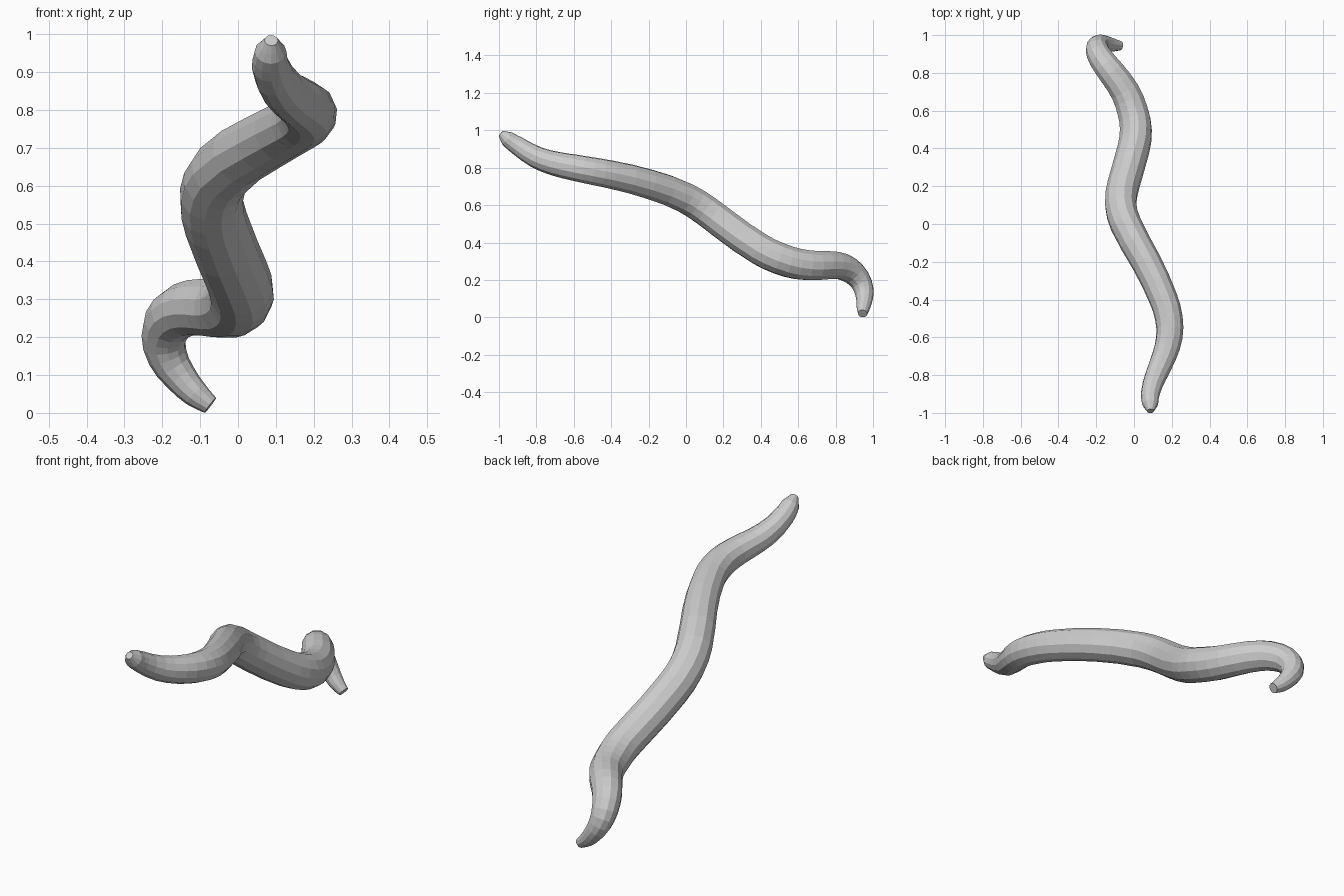
import bpy

# Centre line of the worm from raised head to tail: x, y, z, radius
spine = [
    (0.088, -0.990, 0.984, 0.018),
    (0.086, -0.955, 0.955, 0.042),
    (0.086, -0.90, 0.917, 0.050),
    (0.118, -0.80, 0.856, 0.059),
    (0.160, -0.70, 0.822, 0.066),
    (0.187, -0.60, 0.801, 0.071),
    (0.185, -0.50, 0.782, 0.074),
    (0.157, -0.40, 0.763, 0.076),
    (0.064, -0.20, 0.713, 0.080),
    (-0.044, 0.00, 0.637, 0.084),
    (-0.070, 0.10, 0.575, 0.085),
    (-0.058, 0.20, 0.500, 0.086),
    (-0.002, 0.40, 0.361, 0.086),
    (0.010, 0.50, 0.314, 0.086),
    (-0.008, 0.60, 0.285, 0.084),
    (-0.047, 0.70, 0.277, 0.080),
    (-0.117, 0.80, 0.278, 0.075),
    (-0.170, 0.87, 0.256, 0.069),
    (-0.195, 0.925, 0.205, 0.061),
    (-0.186, 0.95, 0.148, 0.053),
    (-0.152, 0.954, 0.094, 0.044),
    (-0.112, 0.948, 0.050, 0.036),
    (-0.073, 0.944, 0.020, 0.025),
]

# Tapered twelve-sided tube swept along the centre line
curve = bpy.data.curves.new("worm_body", "CURVE")
curve.dimensions = "3D"
curve.bevel_depth = 1.0
curve.bevel_resolution = 4
curve.resolution_u = 2
curve.use_fill_caps = True
spline = curve.splines.new("BEZIER")
spline.bezier_points.add(len(spine) - 1)
for point, (x, y, z, r) in zip(spline.bezier_points, spine):
    point.co = (x, y, z)
    point.radius = r
    point.handle_left_type = point.handle_right_type = "AUTO"

body = bpy.data.objects.new("worm_body", curve)
bpy.context.collection.objects.link(body)
bpy.context.view_layer.objects.active = body
body.select_set(True)
bpy.ops.object.convert(target="MESH")

# Faceted skin
bpy.ops.object.shade_flat()
